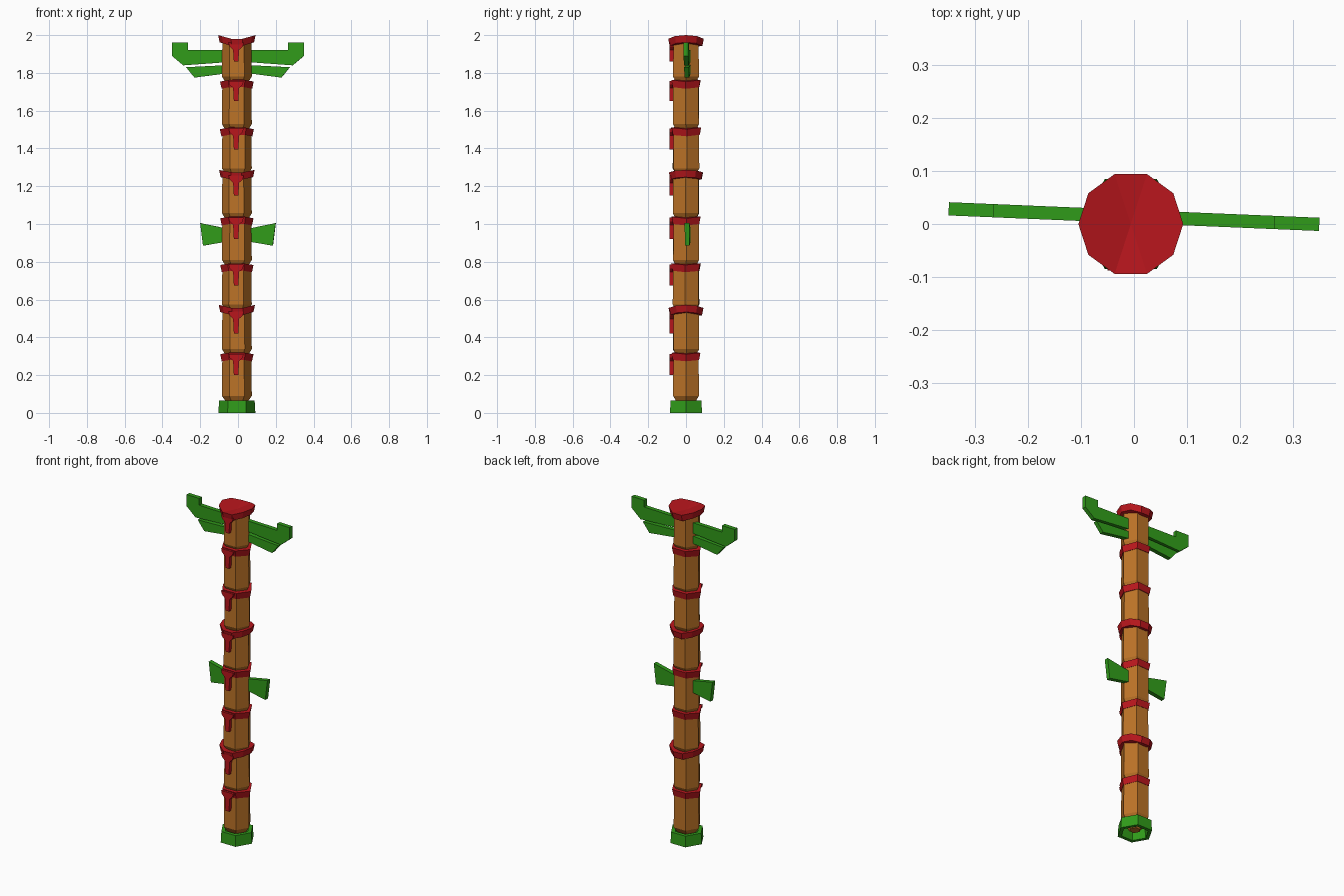
import bpy, bmesh, math

if "Cube" in bpy.data.objects:
    bpy.data.objects.remove(bpy.data.objects["Cube"])

CX = -0.006  # pole axis


def material(name, rgb):
    m = bpy.data.materials.new(name)
    m.diffuse_color = (*rgb, 1)
    m.use_nodes = True
    m.node_tree.nodes["Principled BSDF"].inputs["Base Color"].default_value = m.diffuse_color
    return m


BROWN = material("wood", (0.50, 0.17, 0.02))
RED = material("red_paint", (0.48, 0.008, 0.012))
GREEN = material("green_paint", (0.03, 0.33, 0.01))


def finish(name, bm, mat):
    bmesh.ops.recalc_face_normals(bm, faces=bm.faces)
    me = bpy.data.meshes.new(name)
    bm.to_mesh(me)
    bm.free()
    me.materials.append(mat)
    ob = bpy.data.objects.new(name, me)
    bpy.context.collection.objects.link(ob)
    return ob


def lathe(name, profile, sides, mat, fold=0.0, turn=0.0, closed=False):
    """Faceted column from (radius, z); fold lifts or drops the two x ends."""
    bm = bmesh.new()
    rings = []
    for r, z in profile:
        ring = []
        for i in range(sides):
            a = 2 * math.pi * i / sides + math.radians(turn)
            ring.append(bm.verts.new((CX + r * math.cos(a), r * math.sin(a),
                                      z + fold * abs(math.cos(a)))))
        rings.append(ring)
    pairs = list(zip(rings, rings[1:]))
    if closed:
        pairs.append((rings[-1], rings[0]))
    for lo, hi in pairs:
        for i in range(sides):
            j = (i + 1) % sides
            bm.faces.new((lo[i], lo[j], hi[j], hi[i]))
    if not closed:
        for ring, (r, z) in ((rings[0], profile[0]), (rings[-1], profile[-1])):
            mid = bm.verts.new((CX, 0, z))
            for i in range(sides):
                bm.faces.new((ring[i], ring[(i + 1) % sides], mid))
    return finish(name, bm, mat)


def plate(name, outline, y0, y1, mat):
    """Flat outline in x,z extruded along y."""
    bm = bmesh.new()
    face = bm.faces.new([bm.verts.new((x, y0, z)) for x, z in outline])
    ext = bmesh.ops.extrude_face_region(bm, geom=[face])
    verts = [v for v in ext["geom"] if isinstance(v, bmesh.types.BMVert)]
    bmesh.ops.translate(bm, verts=verts, vec=(0, y1 - y0, 0))
    return finish(name, bm, mat)


# Hollow foot ring
lathe("foot_ring", [(0.098, 0), (0.094, 0.065), (0.07, 0.065), (0.076, 0)],
      6, GREEN, closed=True)

# Stacked segments: (band top at centre, fold, sides, band radius, nose bottom)
levels = [
    (0.325, -0.014, 6, 0.088, 0.20), (0.548, 0.024, 10, 0.096, 0.42),
    (0.797, -0.014, 6, 0.088, 0.675), (1.046, -0.016, 6, 0.088, 0.92),
    (1.268, 0.018, 10, 0.094, 1.15), (1.518, -0.016, 6, 0.090, 1.395),
    (1.770, -0.016, 6, 0.089, 1.65), (1.972, 0.028, 10, 0.099, 1.86),
]
turns = [0, 2, -3, 1, -2, 3, -1, 0]
bottom = 0.02
for n, (top, fold, sides, rad, nose_z) in enumerate(levels, 1):
    step = 0.07 if n == 1 else 0.035
    lathe(f"pole_segment_{n}",
          [(0.03 if n == 1 else 0.058, bottom), (0.079, bottom + step),
           (0.077, top - 0.015)], 6, BROWN, turn=turns[n - 1])
    lathe(f"brow_band_{n}", [(rad - 0.008, top - 0.038), (rad, top)],
          sides, RED, fold=fold, turn=turns[n - 1])
    # Nose with flared top
    c = -0.01
    plate(f"nose_{n}",
          [(c - 0.04, top - 0.012), (c + 0.04, top - 0.012),
           (c + 0.035, top - 0.032), (c + 0.016, top - 0.05),
           (c + 0.012, nose_z), (c - 0.012, nose_z),
           (c - 0.016, top - 0.05), (c - 0.035, top - 0.032)],
          -0.088, -0.055, RED)
    bottom = top - 0.008 + min(fold, 0)

# Mirrored wings running through the pole, turned slightly about z
wings = {
    "upper_wing": [(0.04, 1.92), (0.265, 1.92), (0.265, 1.96), (0.35, 1.96),
                   (0.35, 1.89), (0.29, 1.84), (0.04, 1.858)],
    "lower_wing": [(0.04, 1.842), (0.275, 1.83), (0.23, 1.775), (0.04, 1.80)],
    "middle_wing": [(0.04, 0.972), (0.20, 1.005), (0.185, 0.885), (0.04, 0.91)],
}
for name, pts in wings.items():
    for side, s in (("right", 1), ("left", -1)):
        ob = plate(f"{name}_{side}", [(s * x, z) for x, z in pts],
                   -0.0125, 0.0125, GREEN)
        ob.location.y = 0.014
        ob.rotation_euler.z = math.radians(-2.4)
